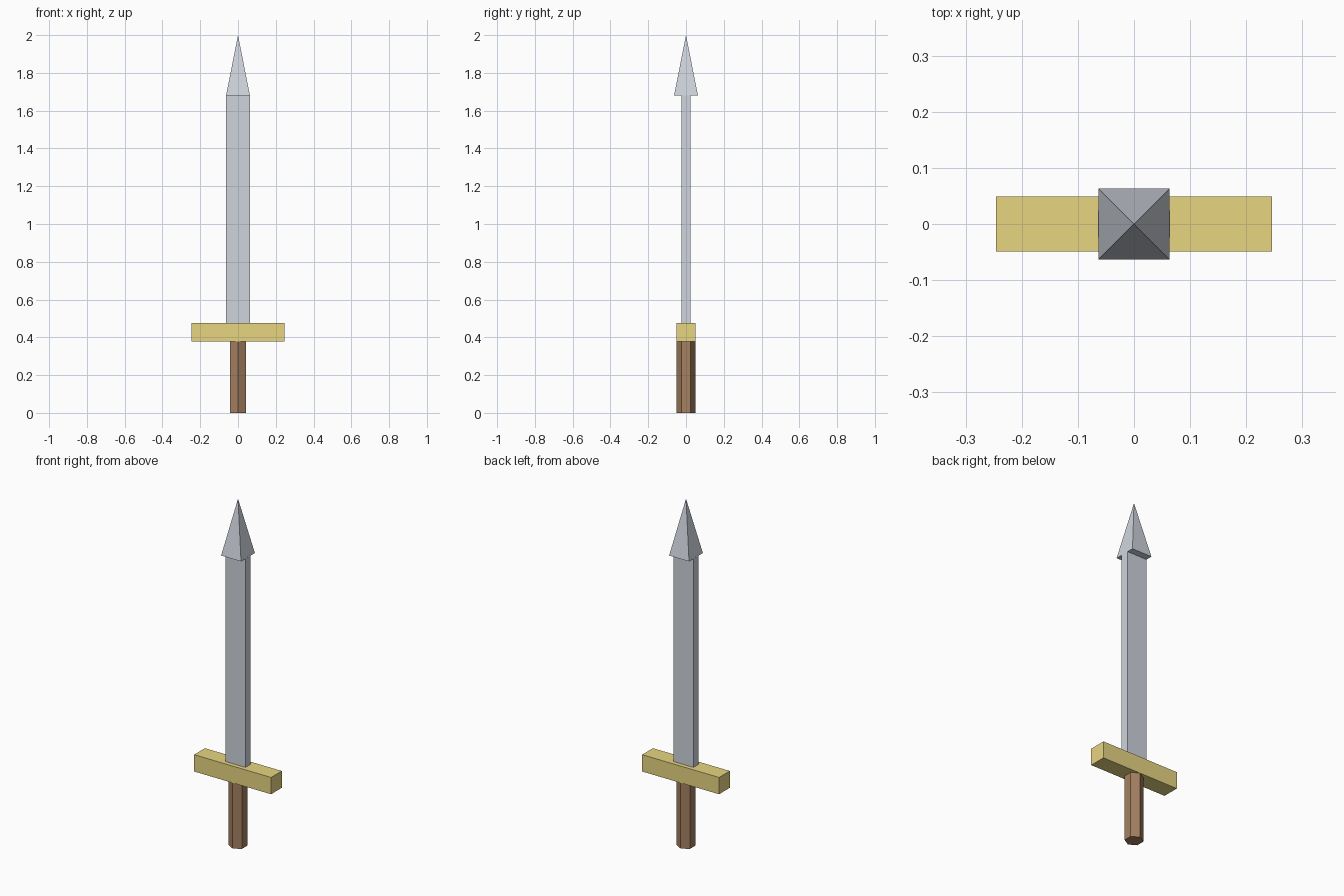
import bpy
import math

if "Cube" in bpy.data.objects:
    bpy.data.objects.remove(bpy.data.objects["Cube"])


def material(name, color):
    mat = bpy.data.materials.new(name)
    mat.diffuse_color = (*color, 1)
    mat.use_nodes = True
    mat.node_tree.nodes["Principled BSDF"].inputs["Base Color"].default_value = mat.diffuse_color
    return mat


def finish(name, mat):
    obj = bpy.context.object
    obj.name = name
    if mat:
        obj.data.materials.append(mat)
    return obj


def box(name, size_x, size_y, z0, z1, mat=None):
    bpy.ops.mesh.primitive_cube_add(size=1, location=(0, 0, (z0 + z1) / 2))
    obj = finish(name, mat)
    obj.scale = (size_x, size_y, z1 - z0)
    bpy.ops.object.transform_apply(location=False, rotation=False, scale=True)
    return obj


def prism(name, sides, r_bottom, r_top, z0, z1, turn=0, mat=None):
    bpy.ops.mesh.primitive_cone_add(
        vertices=sides, radius1=r_bottom, radius2=r_top, depth=z1 - z0,
        location=(0, 0, (z0 + z1) / 2), rotation=(0, 0, turn))
    return finish(name, mat)


steel = material("steel", (0.62, 0.66, 0.72))
gold = material("gold", (0.80, 0.66, 0.22))
wood = material("wood", (0.38, 0.22, 0.12))

# Hexagonal grip, with corners facing front and back
prism("grip", 6, 0.049, 0.049, 0.0, 0.38, mat=wood)

# Crossguard bar
box("crossguard", 0.491, 0.098, 0.379, 0.476, gold)

# Flat blade
box("blade", 0.129, 0.048, 0.476, 1.68, steel)

# Four-sided point, wider than the blade's thickness
prism("blade_tip", 4, 0.0634 * math.sqrt(2), 0, 1.679, 2.0, math.pi / 4, steel)
